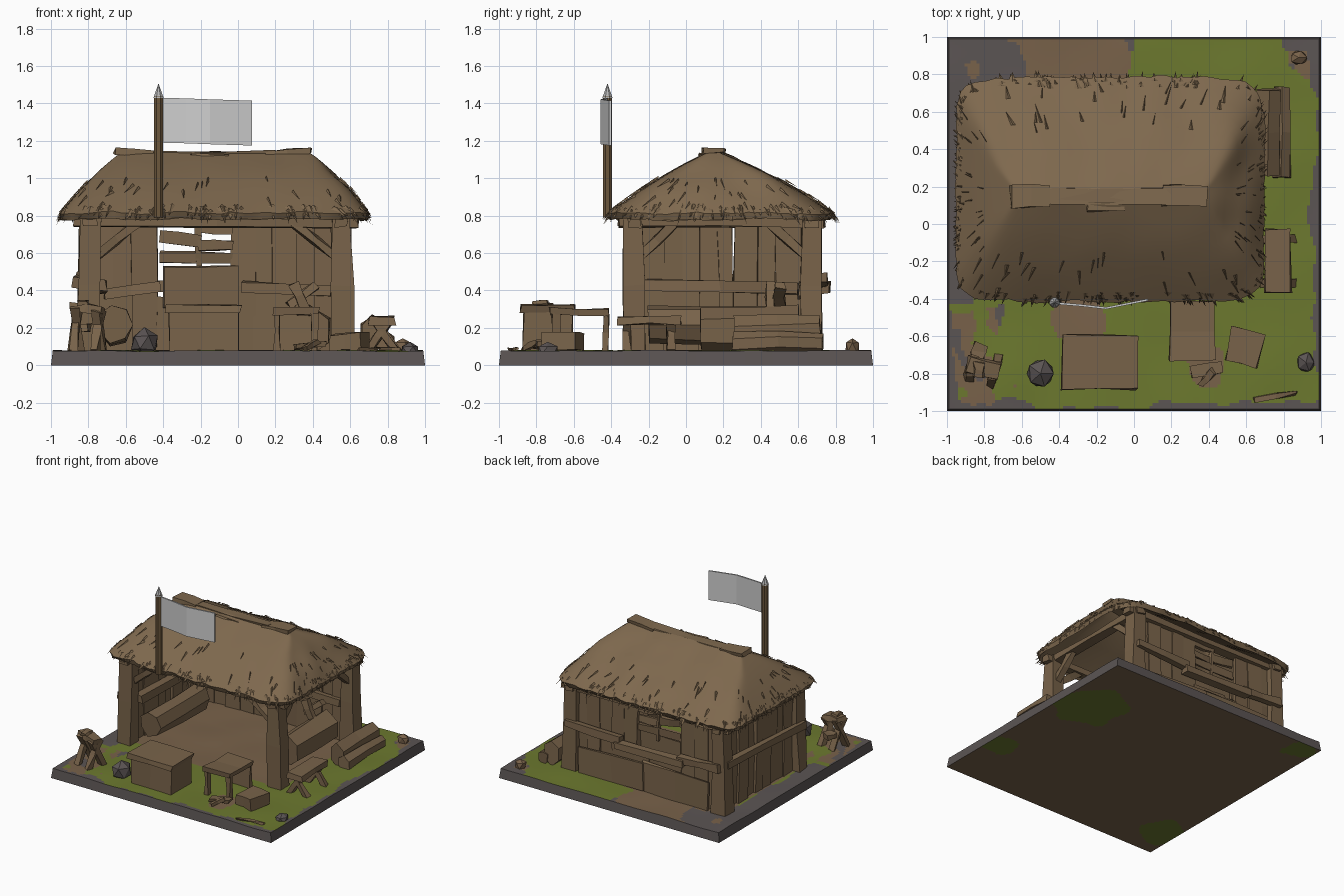
import bpy, bmesh, math, random
from mathutils import Vector as V, Matrix, noise

if "Cube" in bpy.data.objects:
    bpy.data.objects.remove(bpy.data.objects["Cube"])

random.seed(4)
R = random.uniform

def mat(name, c):
    m = bpy.data.materials.new(name)
    m.diffuse_color = (*c, 1)
    m.use_nodes = True
    m.node_tree.nodes["Principled BSDF"].inputs["Base Color"].default_value = m.diffuse_color
    return m

WOOD = mat("wood brown", (0.19, 0.125, 0.068))
STRAW = mat("straw brown", (0.21, 0.14, 0.076))
DIRT = mat("dirt brown", (0.19, 0.122, 0.068))
GRASS = mat("grass green", (0.15, 0.19, 0.028))
STONE = mat("stone grey", (0.105, 0.09, 0.088))
POLE = mat("pole brown", (0.15, 0.095, 0.045))
CLOTH = mat("cloth grey", (0.62, 0.62, 0.62))
METAL = mat("metal grey", (0.45, 0.45, 0.45))

def finish(name, bm, *mats):
    me = bpy.data.meshes.new(name)
    bm.to_mesh(me)
    bm.free()
    o = bpy.data.objects.new(name, me)
    bpy.context.collection.objects.link(o)
    for m in mats:
        me.materials.append(m)
    return o

def frame(a, b):
    z = (b - a).normalized()
    ref = V((0, 0, 1)) if abs(z.z) < 0.9 else V((0, 1, 0))
    y = (ref - z * ref.dot(z)).normalized()
    return y.cross(z), y, z

def prism(bm, a, b, w, d, sides=4, jit=0.008, taper=1.0):
    """Rough-hewn bar from a to b: w across, d high (or deep when upright)."""
    a, b = V(a), V(b)
    x, y, _ = frame(a, b)
    k = 0.5 / math.cos(math.pi / sides)
    rings = []
    for p, s in ((a, 1), (a.lerp(b, 0.5), (1 + taper) / 2), (b, taper)):
        ring = []
        for i in range(sides):
            t = 2 * math.pi * (i + 0.5) / sides
            j = V((R(-jit, jit), R(-jit, jit), R(-jit, jit)))
            ring.append(bm.verts.new(p + x * (math.cos(t) * w * k * s) + y * (math.sin(t) * d * k * s) + j))
        rings.append(ring)
    for r0, r1 in zip(rings, rings[1:]):
        for i in range(sides):
            n = (i + 1) % sides
            bm.faces.new((r0[i], r0[n], r1[n], r1[i]))
    bm.faces.new(rings[0][::-1])
    bm.faces.new(rings[-1])

def part(name, bars, m=WOOD, **kw):
    bm = bmesh.new()
    for bar in bars:
        prism(bm, *bar, **kw)
    return finish(name, bm, m)

# Ground slab: patches of grass, dirt and stone by position
def ground_index(p, top):
    q = p + V((noise.noise(p * 5), noise.noise(p * 5 + V((9, 3, 1))), 0)) * 0.07
    x, y, n = q.x, q.y, noise.noise(p * 6 + V((2, 7, 0)))
    near = lambda cx, cy, r: math.hypot(x - cx, y - cy) < r
    if not top:
        spots = ((0.75, 0.4, 0.27), (-0.85, -0.7, 0.18), (-0.85, 0.9, 0.12), (0.9, -0.5, 0.14))
        return 0 if any(near(*s) for s in spots) else 1
    if -0.83 < p.x < 0.6 and -0.31 < y < 0.7:
        return 1
    if x < -0.85 and y > -0.4:
        return 2
    if y > 0.7 and x < -0.05:
        return 2 if x < -0.6 and n > -0.25 or n > 0.45 else 1
    if max(abs(p.x), abs(p.y)) > 0.96 + n * 0.06 and not (p.y > 0.9 and 0 < p.x < 0.8):
        return 2
    if x < -0.68 and y < -0.45:
        return 2 if n > 0.22 else (1 if n > -0.22 else 0)
    if near(0.93, 0.88, 0.1):
        return 2 if n > 0 else 1
    return 1 if near(-0.28, -0.48, 0.14) or near(0.4, -0.75, 0.12) else 0

bm = bmesh.new()
bmesh.ops.create_grid(bm, x_segments=120, y_segments=120, size=1)
up = bmesh.ops.extrude_face_region(bm, geom=bm.faces[:], use_keep_orig=True)["geom"]
for v in (g for g in up if isinstance(g, bmesh.types.BMVert)):
    v.co = V((v.co.x * 0.99, v.co.y * 0.99, 0.078 + 0.008 * noise.noise(v.co * 3)))
bmesh.ops.recalc_face_normals(bm, faces=bm.faces[:])
for f in bm.faces:
    c = f.calc_center_median()
    f.material_index = 2 if abs(f.normal.z) < 0.5 else ground_index(c, f.normal.z > 0)
finish("ground_slab", bm, GRASS, DIRT, STONE)

# Corner posts, top beams and braces
XL, XR, YF, YB, G = -0.79, 0.55, -0.28, 0.67, 0.07
part("corner_posts", [((x * 1.02, y, G), (x, y, 0.79), 0.13, 0.12) for x in (XL, XR) for y in (YF, YB)], taper=0.82)
part("top_beams", [((-0.88, y, 0.765), (0.64, y, 0.765), 0.07, 0.05) for y in (YF, YB)]
     + [((x, -0.36, 0.765), (x, 0.74, 0.765), 0.07, 0.05) for x in (XL, XR)])
braces = []
for x, s in ((XL, 1), (XR, -1)):
    braces.append(((x + s * 0.03, YF, 0.58), (x + s * 0.25, YF, 0.76), 0.045, 0.045))
for y, s in ((YF, 1), (YB, -1)):
    braces.append(((XR, y + s * 0.03, 0.58), (XR, y + s * 0.23, 0.76), 0.045, 0.045))
part("corner_braces", braces)

# Plank walls: left side whole, back with a broken window
def planks(lo, hi, place, holes=None):
    out, t = [], lo
    while t < hi - 0.02:
        w = min(R(0.07, 0.13), hi - t)
        c = t + w / 2
        hgt = 0.36 if holes and holes[0] < c < holes[1] else 0.78
        out.append(place(c, w + 0.012, hgt, R(-0.012, 0.012)))
        t += w
    return out

part("left_wall_planks", planks(-0.24, 0.63, lambda c, w, h, j:
     ((XL + j, c, G), (XL + j, c + j, h), 0.03, w)))
part("back_wall_planks", planks(-0.75, 0.5, lambda c, w, h, j:
     ((c, YB - 0.01 + j, G), (c + j, YB - 0.01 + j, h), w, 0.03), (-0.40, -0.03)))
part("window_boards", [((-0.42, 0.65, 0.69), (-0.2, 0.65, 0.665), 0.02, 0.06),
     ((-0.21, 0.66, 0.5), (-0.215, 0.66, 0.78), 0.025, 0.02),
     ((-0.22, 0.66, 0.74), (-0.03, 0.66, 0.72), 0.02, 0.05),
     ((-0.21, 0.65, 0.64), (-0.03, 0.65, 0.64), 0.02, 0.05),
     ((-0.42, 0.66, 0.58), (-0.03, 0.66, 0.575), 0.02, 0.055),
     ((-0.40, 0.63, 0.42), (0.0, 0.63, 0.42), 0.03, 0.22)])
part("wall_rails", [((-0.86, -0.3, 0.44), (-0.84, 0.68, 0.47), 0.05, 0.06),
     ((-0.74, -0.24, 0.43), (-0.74, 0.6, 0.41), 0.07, 0.06),
     ((-0.82, 0.73, 0.46), (-0.45, 0.73, 0.44), 0.05, 0.06),
     ((-0.5, 0.74, 0.42), (0.12, 0.73, 0.41), 0.06, 0.06),
     ((0.08, 0.73, 0.45), (0.58, 0.73, 0.47), 0.05, 0.06),
     ((-0.72, 0.62, 0.38), (-0.42, 0.62, 0.42), 0.04, 0.05),
     ((0.02, 0.62, 0.42), (0.5, 0.62, 0.4), 0.04, 0.05)])
part("lower_back_boards", [((-0.7, 0.71, 0.19), (-0.1, 0.71, 0.2), 0.02, 0.24),
     ((-0.12, 0.715, 0.2), (0.48, 0.71, 0.18), 0.02, 0.22)])

# Thatched hip roof: rings from the eave to the ridge, then back down inside
N = 128
def roof_point(a, t, drop=0.0):
    c, s = math.cos(a), math.sin(a)
    k = (abs(c) ** 9 + abs(s) ** 9) ** (-1 / 9)
    hx, hy = 0.825 * (1 - t) + 0.5 * t, 0.60 * (1 - t) + 0.035 * t
    p = V((-0.125 + c * k * hx, 0.185 - 0.035 * t + s * k * hy,
           0.815 + 0.325 * t + 0.02 * math.sin(t * math.pi) - drop))
    return p + V((1, 1, 1)) * 0.012 * noise.noise(p * 5)

bm = bmesh.new()
levels = [(i / 9, 0) for i in range(10)]
inner = [(0.9, 0.05), (0.5, 0.05), (0.03, 0.045)]
rings = []
for t, drop in inner[::-1][0:1] + levels + inner:
    ring = []
    for i in range(N):
        j = R(-0.012, 0.012) if t < 0.05 else 0
        p = roof_point(2 * math.pi * i / N, t - j, drop)
        ring.append(bm.verts.new(p))
    rings.append(ring)
for r0, r1 in zip(rings, rings[1:] + rings[:1]):
    if r0 is rings[-1]:
        bmesh.ops.pointmerge  # inner ring meets the lip below
    for i in range(N):
        n = (i + 1) % N
        bm.faces.new((r0[i], r0[n], r1[n], r1[i]))
bm.faces.new(rings[10])
bmesh.ops.remove_doubles(bm, verts=bm.verts[:], dist=0.0005)
bmesh.ops.recalc_face_normals(bm, faces=bm.faces[:])
roof = finish("thatched_roof", bm, STRAW)
for f in roof.data.polygons:
    f.use_smooth = True
roof.data.set_sharp_from_angle(angle=math.radians(35))

# Straw tufts hanging from the eave and lifting off the slopes
bm = bmesh.new()
def tuft(a, t0, t1, lift, width, drop=0.0):
    p, q = roof_point(a - width, t0), roof_point(a + width, t0)
    e = roof_point(a + R(-0.02, 0.02), t1) + V((0, 0, lift - drop))
    m = roof_point(a, t0) + V((0, 0, 0.012))
    vs = [bm.verts.new(c) for c in (p, q, e, m)]
    for tri in ((0, 1, 2), (0, 3, 1), (0, 2, 3), (1, 3, 2)):
        bm.faces.new([vs[i] for i in tri])
for i in range(230):
    tuft(R(0, 6.283), R(0.02, 0.1), R(-0.06, 0.0), 0, R(0.008, 0.025), R(0, 0.045))
for i in range(90):
    t = R(0.1, 0.5)
    tuft(R(0, 6.283), t, t - R(0.08, 0.18), 0.012, R(0.004, 0.012))
finish("straw_tufts", bm, STRAW)
part("ridge_thatch", [((-0.66, 0.15, 1.145), (-0.45, 0.15, 1.13), 0.12, 0.03),
     ((-0.48, 0.15, 1.13), (0.2, 0.15, 1.13), 0.09, 0.03),
     ((0.15, 0.15, 1.13), (0.39, 0.15, 1.15), 0.11, 0.03),
     ((-0.25, 0.09, 1.13), (-0.05, 0.1, 1.125), 0.05, 0.02)], STRAW)

# Flag: pole, spike and bent cloth
part("flag_pole", [((-0.425, -0.42, 0.79), (-0.425, -0.42, 1.44), 0.05, 0.05)], POLE, sides=8, jit=0)
part("pole_spike", [((-0.425, -0.42, 1.43), (-0.425, -0.42, 1.505), 0.055, 0.055)], METAL, sides=8, jit=0, taper=0.03)
bm = bmesh.new()
path = [(-0.40, -0.425, 1.43), (-0.28, -0.435, 1.427), (-0.15, -0.45, 1.422), (0.075, -0.405, 1.415)]
cols = [[bm.verts.new((x, y + o, z - h)) for o, h in ((-0.006, 0), (0.006, 0), (0.006, 0.24), (-0.006, 0.24))] for x, y, z in path]
for a, b in zip(cols, cols[1:]):
    for i in range(4):
        bm.faces.new((a[i], a[i - 1], b[i - 1], b[i]))
bm.faces.new(cols[0])
bm.faces.new(cols[-1][::-1])
bmesh.ops.recalc_face_normals(bm, faces=bm.faces[:])
finish("flag_cloth", bm, CLOTH)

# Logs inside and outside the hut
part("left_log", [((-0.66, -0.2, 0.22), (-0.66, 0.45, 0.21), 0.17, 0.19)], sides=7)
part("right_log", [((0.39, 0.08, 0.18), (0.39, 0.6, 0.19), 0.2, 0.22)], sides=6)
part("outer_logs", [((0.72, 0.26, 0.16), (0.72, 0.72, 0.17), 0.12, 0.18),
     ((0.79, 0.25, 0.12), (0.79, 0.73, 0.12), 0.09, 0.1)], sides=6)
part("leaning_boards", [((0.27, 0.5, 0.32), (0.42, 0.5, 0.43), 0.06, 0.05),
     ((0.3, 0.45, 0.44), (0.36, 0.45, 0.3), 0.05, 0.05)])

# Front chest, table, benches and crate
part("chest", [((-0.37, -0.74, 0.18), (0.0, -0.74, 0.18), 0.26, 0.24),
     ((-0.385, -0.74, 0.305), (0.015, -0.74, 0.305), 0.29, 0.035)])
part("table", [((0.31, -0.73, 0.29), (0.31, -0.42, 0.285), 0.245, 0.035),
     ((0.31, -0.43, G), (0.31, -0.43, 0.28), 0.22, 0.03),
     ((0.21, -0.69, G), (0.21, -0.7, 0.28), 0.035, 0.04),
     ((0.41, -0.69, G), (0.41, -0.7, 0.28), 0.035, 0.04)])
def trestle(name, a, b, width, cross):
    a, b = V(a), V(b)
    bars = [(a, b, width, 0.04)]
    for t in (0.15, 0.85):
        p = a.lerp(b, t)
        for s in (-1, 1):
            o = V(cross) * s
            bars.append((p - o * 0.5, (p.x + o.x, p.y + o.y, G), 0.04, 0.04))
    part(name, bars)
trestle("side_bench", (0.77, -0.37, 0.24), (0.77, -0.03, 0.24), 0.14, (0.08, 0, 0))
trestle("corner_stool", (-0.89, -0.75, 0.32), (-0.72, -0.79, 0.29), 0.09, (0.02, 0.07, 0))
part("stool_scraps", [((-0.83, -0.82, 0.33), (-0.83, -0.74, 0.34), 0.05, 0.02),
     ((-0.82, -0.64, 0.2), (-0.84, -0.72, 0.2), 0.07, 0.04)])
part("low_crate", [((0.51, -0.64, 0.12), (0.68, -0.68, 0.13), 0.18, 0.09)])
part("broken_boards", [((0.31, -0.79, 0.1), (0.47, -0.77, 0.12), 0.06, 0.03),
     ((0.36, -0.86, 0.09), (0.42, -0.79, 0.13), 0.04, 0.03),
     ((0.64, -0.94, 0.085), (0.87, -0.9, 0.09), 0.02, 0.015)])

# Rocks
def rock(name, p, size, m):
    bm = bmesh.new()
    bmesh.ops.create_icosphere(bm, subdivisions=1, radius=1)
    for v in bm.verts:
        v.co = V(v.co[i] * size[i] * R(0.85, 1.08) + p[i] for i in range(3))
    finish(name, bm, m)
rock("front_rock", (-0.5, -0.8, 0.12), (0.085, 0.085, 0.08), STONE)
rock("right_rock", (0.92, -0.74, 0.08), (0.055, 0.06, 0.045), STONE)
rock("back_rock", (0.88, 0.89, 0.1), (0.05, 0.045, 0.05), DIRT)
